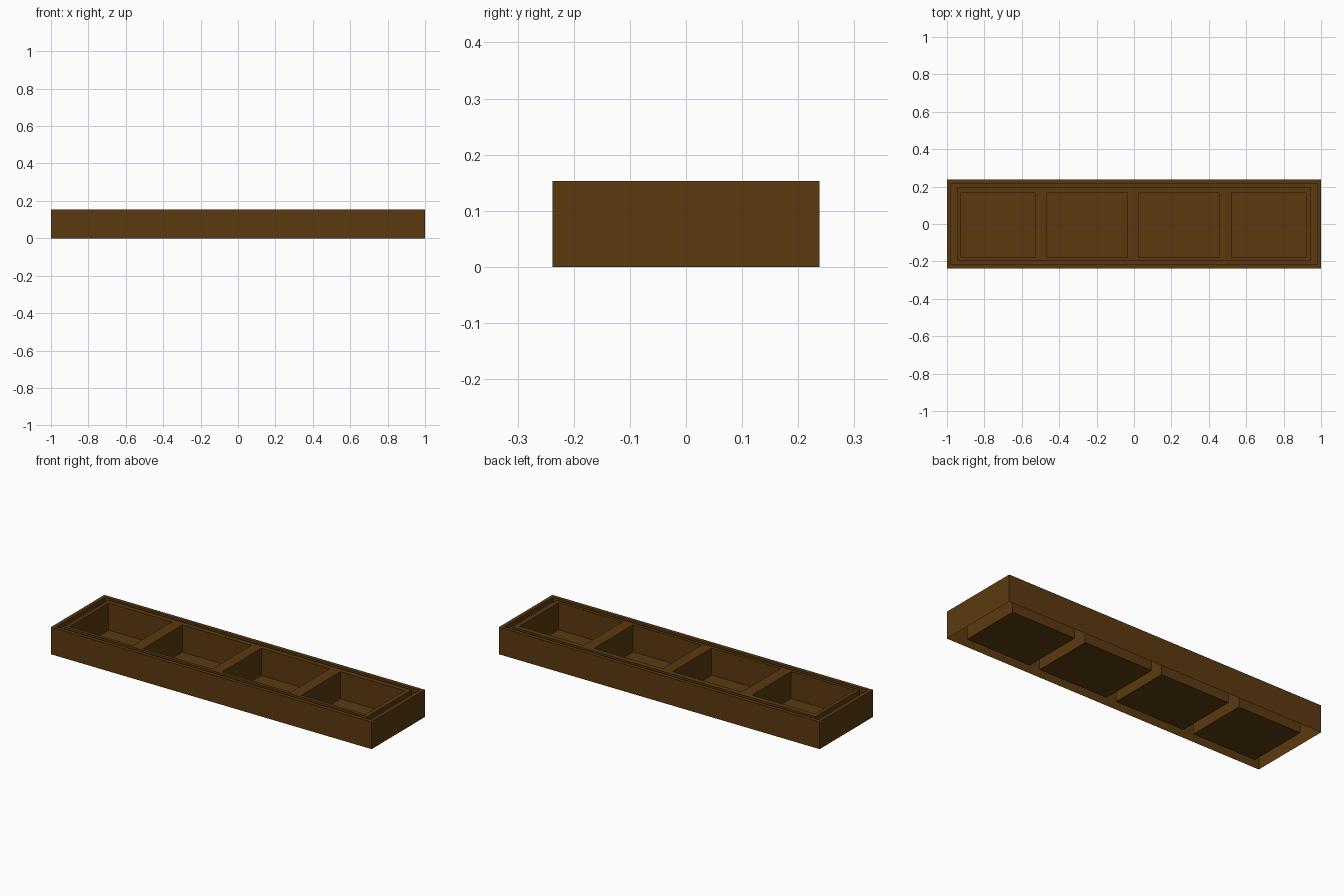
import bpy, bmesh

if "Cube" in bpy.data.objects:
    bpy.data.objects.remove(bpy.data.objects["Cube"])

H = 0.153          # rim height
GROOVE = 0.13      # floor of the groove around the rim
FLOOR = 0.0        # pocket floors
wood = bpy.data.materials.new("dark_brown")
wood.diffuse_color = (0.105, 0.042, 0.005, 1)
wood.use_nodes = True
wood.node_tree.nodes["Principled BSDF"].inputs["Base Color"].default_value = wood.diffuse_color


def finish(name, bm):
    bmesh.ops.remove_doubles(bm, verts=bm.verts, dist=1e-5)
    me = bpy.data.meshes.new(name)
    bm.to_mesh(me)
    bm.free()
    me.materials.append(wood)
    ob = bpy.data.objects.new(name, me)
    bpy.context.collection.objects.link(ob)
    return ob


def ring(bm, x0, x1, y0, y1, z):
    return [bm.verts.new(p) for p in
            ((x0, y0, z), (x1, y0, z), (x1, y1, z), (x0, y1, z))]


def bridge(bm, a, b):
    for i in range(4):
        j = (i + 1) % 4
        bm.faces.new((a[i], a[j], b[j], b[i]))


# outer skirt, rim and groove as nested rectangular rings, open underneath
bm = bmesh.new()
profile = [(1.0, 0.238, 0.0), (1.0, 0.238, H), (0.98, 0.217, H),
           (0.98, 0.217, GROOVE), (0.945, 0.197, GROOVE), (0.945, 0.197, H)]
rings = [ring(bm, -x, x, -y, y, z) for x, y, z in profile]
for a, b in zip(rings, rings[1:]):
    bridge(bm, a, b)
finish("tray_rim", bm)

# top plate with four sunken pockets
bm = bmesh.new()
xs = [-0.945, -0.925, -0.53, -0.465, -0.035, 0.027, 0.455, 0.52, 0.92, 0.945]
ys = [-0.197, -0.179, 0.169, 0.197]
for i in range(len(xs) - 1):
    for j in range(3):
        cell = (xs[i], xs[i + 1], ys[j], ys[j + 1])
        top = ring(bm, *cell, H)
        if j == 1 and i % 2 == 1:
            base = ring(bm, *cell, FLOOR)
            bridge(bm, top, base)
            bm.faces.new(base)
        else:
            bm.faces.new(top)
bmesh.ops.remove_doubles(bm, verts=bm.verts, dist=1e-5)
bmesh.ops.dissolve_limit(bm, angle_limit=0.01, verts=bm.verts, edges=bm.edges)
finish("pocket_insert", bm)
